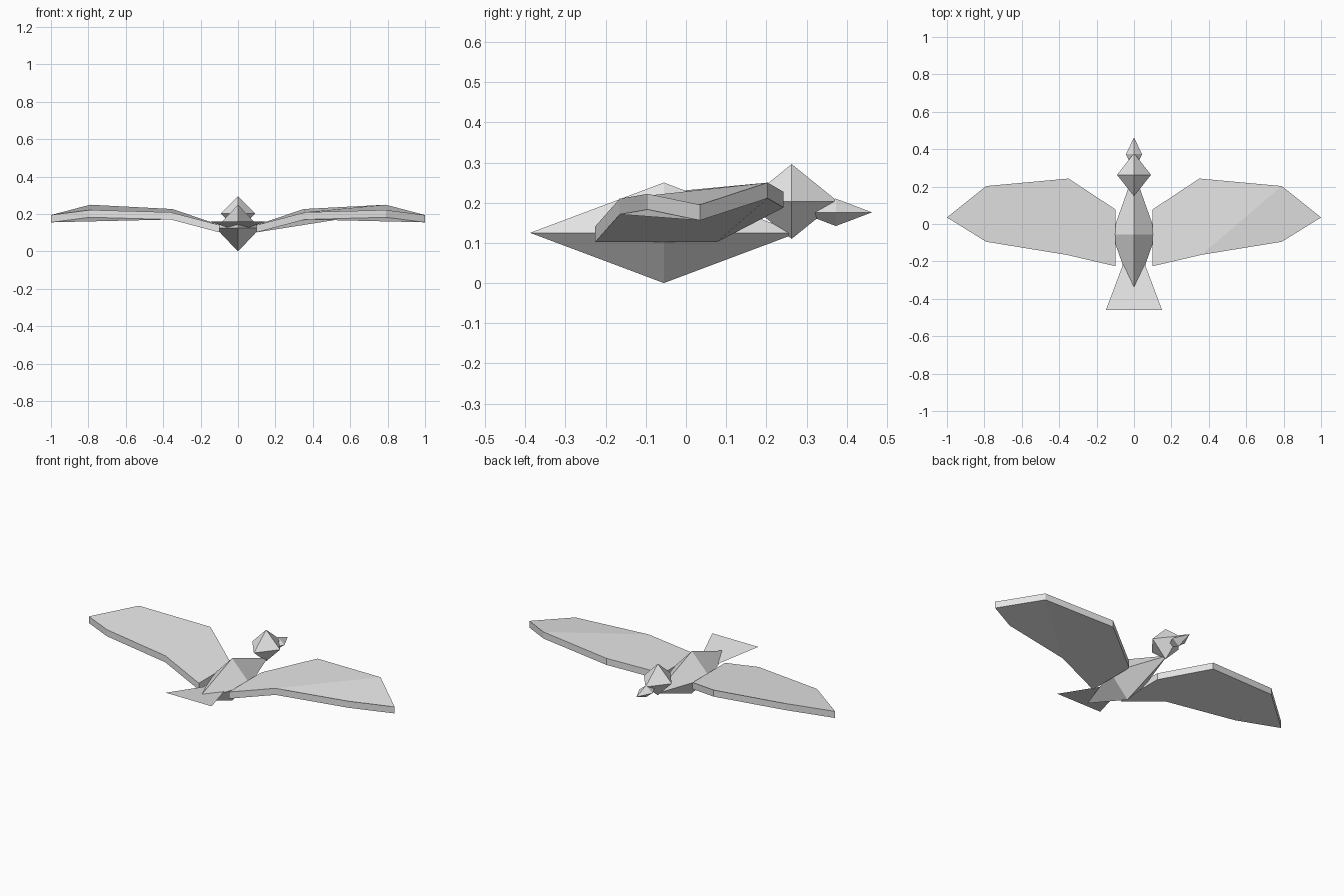
import bpy
import bmesh
from mathutils import Vector

cube = bpy.data.objects.get("Cube")
if cube:
    bpy.data.objects.remove(cube, do_unlink=True)

grey = bpy.data.materials.new("light_grey")
grey.use_nodes = True
grey.diffuse_color = (0.8, 0.8, 0.8, 1)
grey.node_tree.nodes["Principled BSDF"].inputs["Base Color"].default_value = (0.8, 0.8, 0.8, 1)


def finish(name, bm, solid=True):
    if solid:
        bmesh.ops.recalc_face_normals(bm, faces=bm.faces[:])
    mesh = bpy.data.meshes.new(name)
    bm.to_mesh(mesh)
    bm.free()
    mesh.materials.append(grey)
    obj = bpy.data.objects.new(name, mesh)
    bpy.context.collection.objects.link(obj)
    return obj


def octahedron(name, centre, radii):
    """Eight-sided diamond with its points on the three axes."""
    bm = bmesh.new()
    c = Vector(centre)
    ends = []
    for axis, r in enumerate(radii):
        offset = Vector((0, 0, 0))
        offset[axis] = r
        ends.append((bm.verts.new(c - offset), bm.verts.new(c + offset)))
    for x in ends[0]:
        for y in ends[1]:
            for z in ends[2]:
                bm.faces.new((x, y, z))
    return finish(name, bm)


# Body, head and beak
octahedron("body", (0, -0.055, 0.125), (0.118, 0.333, 0.125))
octahedron("head", (0, 0.263, 0.203), (0.091, 0.115, 0.093))
octahedron("beak", (0, 0.373, 0.176), (0.043, 0.09, 0.034))

# Tail: a thin flat fan
bm = bmesh.new()
bm.faces.new([bm.verts.new(p) for p in
              ((0, -0.06, 0.109), (-0.15, -0.46, 0.16), (0.15, -0.46, 0.16))])
finish("tail", bm, solid=False)

# Wings: upper outline from the rear root around the tip to the front root
OUTLINE = ((0.098, -0.226, 0.141), (0.36, -0.165, 0.21), (0.79, -0.095, 0.222),
           (1.0, 0.035, 0.195), (0.79, 0.203, 0.25), (0.35, 0.243, 0.227),
           (0.098, 0.077, 0.141))
THICKNESS = 0.039


def wing(name, side, panels):
    bm = bmesh.new()
    top = [bm.verts.new((side * x, y, z)) for x, y, z in OUTLINE]
    low = [bm.verts.new((side * x, y, z - THICKNESS)) for x, y, z in OUTLINE]
    for layer in (top, low):
        for panel in panels:
            bm.faces.new([layer[i] for i in panel])
    for i in range(len(top)):
        j = (i + 1) % len(top)
        bm.faces.new((top[i], top[j], low[j], low[i]))
    return finish(name, bm)


wing("left_wing", 1, ((0, 1, 4, 5, 6), (1, 2, 3, 4)))
wing("right_wing", -1, (range(7),))
